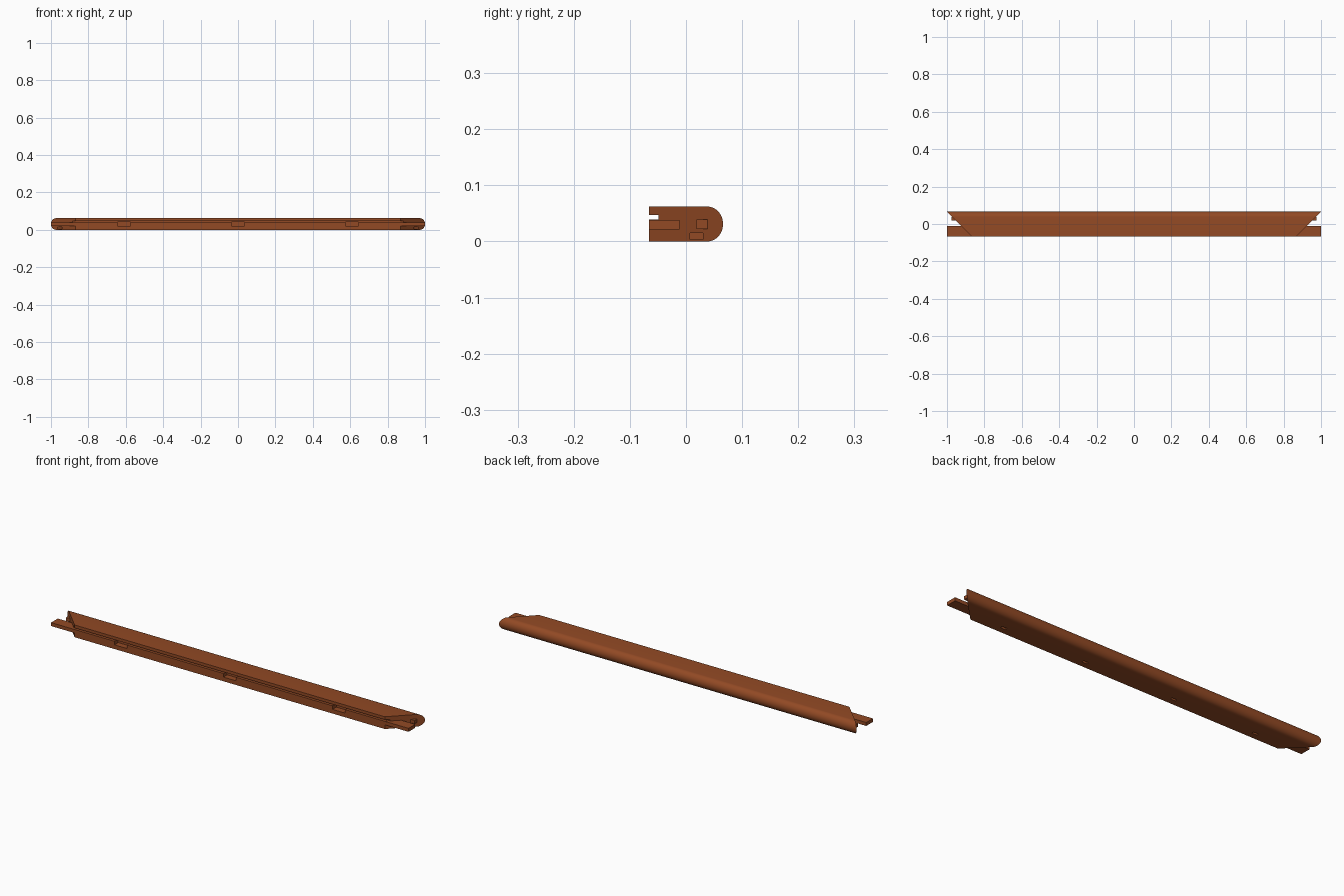
import bpy, bmesh, math

if "Cube" in bpy.data.objects:
    bpy.data.objects.remove(bpy.data.objects["Cube"])

wood = bpy.data.materials.new("reddish_brown_wood")
wood.diffuse_color = (0.29, 0.068, 0.018, 1)
wood.use_nodes = True
wood.node_tree.nodes["Principled BSDF"].inputs["Base Color"].default_value = wood.diffuse_color

Y, H = 0.066, 0.062          # half depth, height


def make_object(name, bm):
    bmesh.ops.recalc_face_normals(bm, faces=bm.faces)
    me = bpy.data.meshes.new(name)
    bm.to_mesh(me)
    bm.free()
    me.materials.append(wood)
    ob = bpy.data.objects.new(name, me)
    bpy.context.collection.objects.link(ob)
    return ob


def prism(bm, profile, x0, x1):
    """Extrude a (y, z) profile along x; x0 and x1 are functions of y."""
    a = [bm.verts.new((x0(y), y, z)) for y, z in profile]
    b = [bm.verts.new((x1(y), y, z)) for y, z in profile]
    bm.faces.new(a)
    bm.faces.new(b)
    for i in range(len(a)):
        j = (i + 1) % len(a)
        bm.faces.new((a[i], a[j], b[j], b[i]))


def box(bm, x, y, z):
    rect = [(y[0], z[0]), (y[1], z[0]), (y[1], z[1]), (y[0], z[1])]
    prism(bm, rect, lambda _: x[0], lambda _: x[1])


def mitre(y):
    return 1 - (Y - y)


# Rail: grooved front, half-round back, ends mitred at 45 degrees
arc = [(0.038 + 0.028 * math.cos(t), H / 2 + H / 2 * math.sin(t))
       for t in [math.pi * (i / 24 - 0.5) for i in range(25)]]
profile = [(-Y, 0)] + arc + [(-Y, H), (-Y, 0.047), (-0.049, 0.047),
                             (-0.049, 0.039), (-Y, 0.039)]
bm = bmesh.new()
prism(bm, profile, lambda y: -mitre(y), mitre)
rail = make_object("rail", bm)

# Pockets: front mortises, screw slots underneath, sockets in the mitre faces
bm = bmesh.new()
for x in (-0.61, 0, 0.61):
    box(bm, (x - 0.035, x + 0.035), (-0.08, -0.036), (0.021, 0.043))
for x in (-0.71, -0.25, 0.25, 0.71):
    box(bm, (x - 0.014, x + 0.014), (-0.036, -0.024), (-0.01, 0.012))
for s in (-1, 1):
    box(bm, sorted((s * 0.92, s * 1.02)), (0.007, 0.030), (0.003, 0.015))
cutter = make_object("pocket_cutter", bm)
cutter.hide_render = True

mod = rail.modifiers.new("pockets", "BOOLEAN")
mod.operation, mod.solver, mod.object = "DIFFERENCE", "EXACT", cutter
bpy.context.view_layer.objects.active = rail
rail.select_set(True)
bpy.ops.object.modifier_apply(modifier=mod.name)
bpy.data.objects.remove(cutter)
bpy.ops.object.shade_smooth_by_angle(angle=math.radians(30))

# End tenons and small locating pegs
for side, s in (("left", -1), ("right", 1)):
    bm = bmesh.new()
    box(bm, sorted((s * 0.86, s)), (-Y + 0.0005, -0.012), (0.021, 0.0385))
    make_object(side + "_tenon", bm)
    bm = bmesh.new()
    box(bm, sorted((s * 0.94, s * 0.975)), (0.019, 0.038), (0.022, 0.039))
    make_object(side + "_peg", bm)
